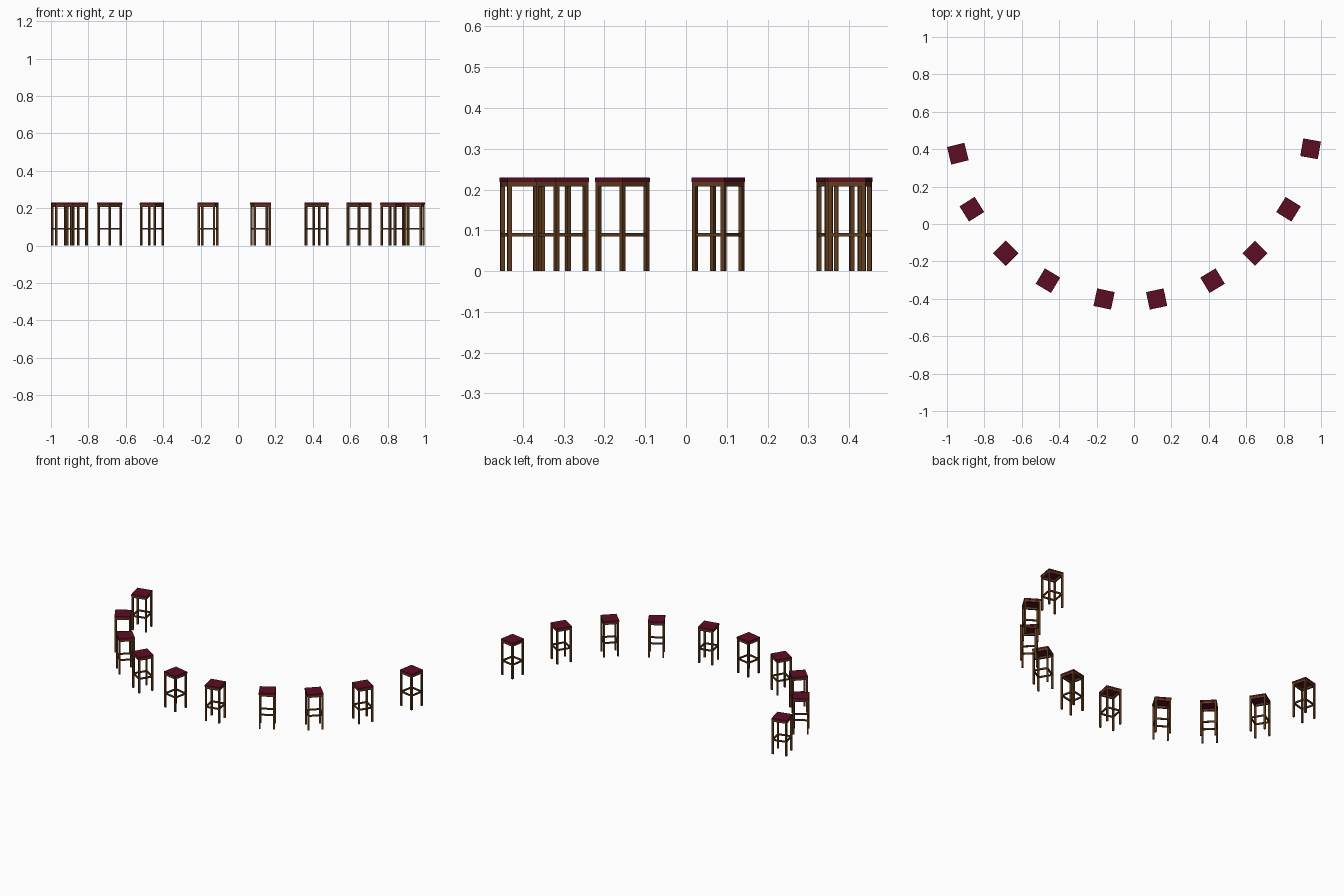
import bpy, bmesh, math
from mathutils import Matrix, Vector

if "Cube" in bpy.data.objects:
    bpy.data.objects.remove(bpy.data.objects["Cube"])

def material(name, rgb):
    m = bpy.data.materials.new(name)
    m.diffuse_color = (*rgb, 1)
    m.use_nodes = True
    m.node_tree.nodes["Principled BSDF"].inputs["Base Color"].default_value = m.diffuse_color
    return m

wood = material("brown wood", (0.12, 0.047, 0.013))
leather = material("dark red leather", (0.11, 0.004, 0.017))

S = 0.0955          # seat width
LEG = 0.0105        # leg thickness
OFF = S / 2 - 0.001 - LEG / 2   # leg centre offset

def box(bm, centre, size):
    bmesh.ops.create_cube(bm, size=1, matrix=Matrix.Translation(Vector(centre)) @ Matrix.Diagonal((*size, 1)))

def finish(bm, name, mat):
    me = bpy.data.meshes.new(name)
    bm.to_mesh(me)
    bm.free()
    me.materials.append(mat)
    return me

# four square legs
bm = bmesh.new()
for sx in (-1, 1):
    for sy in (-1, 1):
        box(bm, (sx * OFF, sy * OFF, 0.1095), (LEG, LEG, 0.219))
legs = finish(bm, "legs", wood)

# ring of four rails between the legs
def rail_ring(name, z, height, width):
    bm = bmesh.new()
    span = 2 * OFF - LEG
    for s in (-1, 1):
        box(bm, (0, s * OFF, z), (span, width, height))
        box(bm, (s * OFF, 0, z), (width, span, height))
    return finish(bm, name, wood)

apron = rail_ring("apron", 0.213, 0.012, 0.0095)
stretchers = rail_ring("stretchers", 0.0895, 0.009, 0.008)

# padded seat with softened top edge
bm = bmesh.new()
box(bm, (0, 0, 0.2245), (S, S, 0.011))
top = [e for e in bm.edges if all(v.co.z > 0.225 for v in e.verts)]
bmesh.ops.bevel(bm, geom=top, offset=0.002, segments=2, profile=0.5, affect='EDGES')
seat = finish(bm, "seat", leather)

# stools placed along the arc: x, y, rotation in degrees
PLACES = [(-0.942, 0.376, 14), (-0.867, 0.079, 32), (-0.686, -0.156, 45),
          (-0.460, -0.303, -31), (-0.160, -0.401, -12), (0.121, -0.401, 12),
          (0.420, -0.303, 31), (0.647, -0.156, 45), (0.826, 0.079, -32),
          (0.944, 0.402, -10)]
for i, (x, y, a) in enumerate(PLACES, 1):
    for me in (legs, apron, stretchers, seat):
        ob = bpy.data.objects.new(f"stool_{i}_{me.name}", me)
        ob.location = (x, y, 0)
        ob.rotation_euler.z = math.radians(a)
        bpy.context.collection.objects.link(ob)
